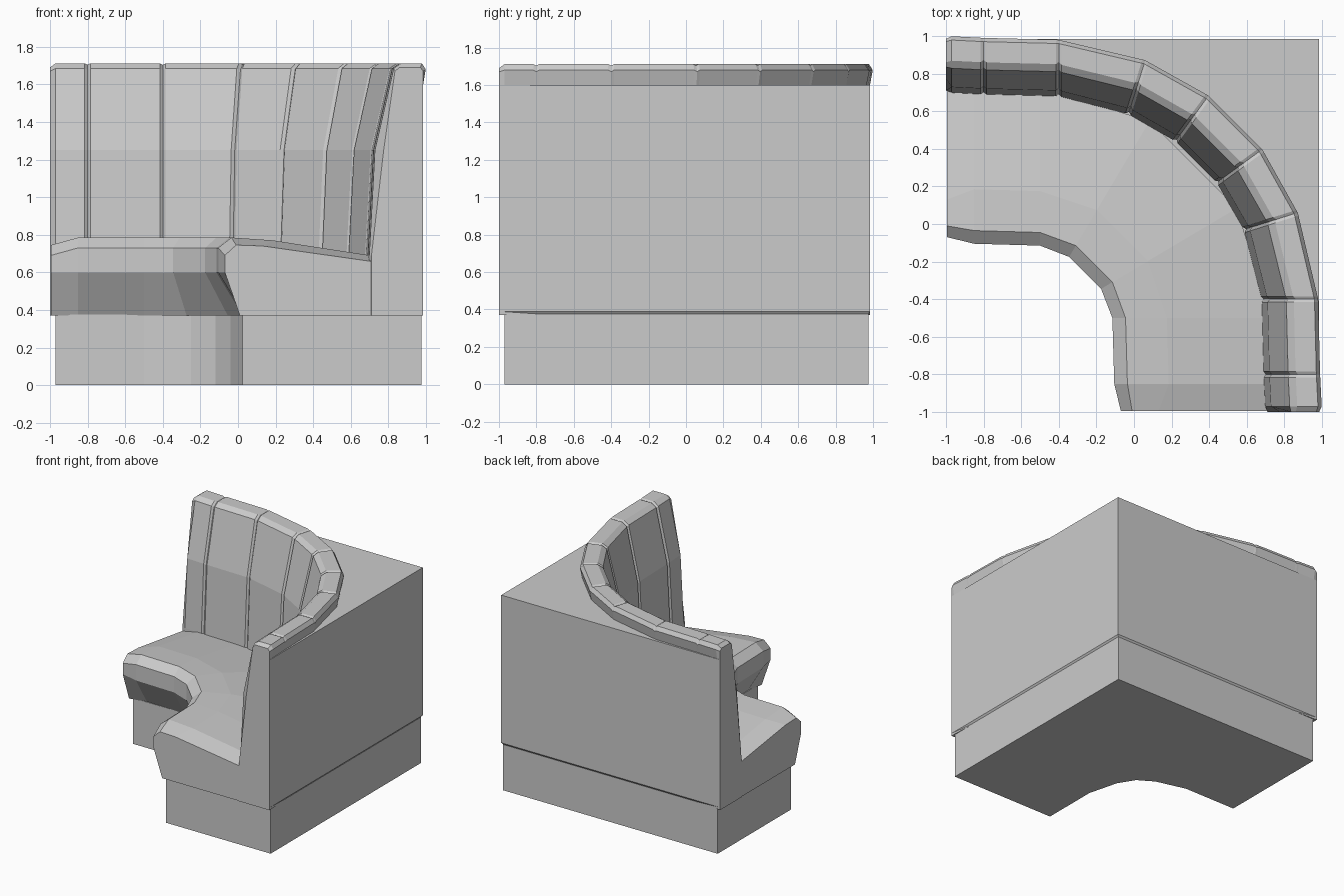
import bpy, bmesh
from mathutils import Vector

old = bpy.data.objects.get("Cube")
if old:
    bpy.data.objects.remove(old, do_unlink=True)

GREY = (0.6, 0.6, 0.6, 1)
mat = bpy.data.materials.new("light_grey")
mat.use_nodes = True
mat.diffuse_color = GREY
mat.node_tree.nodes["Principled BSDF"].inputs["Base Color"].default_value = GREY


def loft(name, rings):
    """Skin closed rings of equal length and cap both ends."""
    bm = bmesh.new()
    rows = [[bm.verts.new(p) for p in ring] for ring in rings]
    n = len(rows[0])
    for a, b in zip(rows, rows[1:]):
        for i in range(n):
            j = (i + 1) % n
            bm.faces.new((a[i], a[j], b[j], b[i]))
    bm.faces.new(rows[0])
    bm.faces.new(rows[-1])
    bmesh.ops.recalc_face_normals(bm, faces=bm.faces)
    mesh = bpy.data.meshes.new(name)
    bm.to_mesh(mesh)
    bm.free()
    mesh.materials.append(mat)
    obj = bpy.data.objects.new(name, mesh)
    bpy.context.collection.objects.link(obj)
    return obj


def section(front, back, profile):
    """Stand a (distance, height) profile on the line from front to back."""
    f, b = Vector(front), Vector(back)
    d = (b - f).normalized()
    return [(*(f + d * t), z) for t, z in profile]


def swap(p):
    return (p[1], p[0], *p[2:])


def mirrored(rings):
    """Add the other wing by reflecting across the corner diagonal."""
    return rings + [[swap(p) for p in r] for r in reversed(rings)]


# Plinth: L-shaped block with a rounded inner corner
half = [(-0.97, 0.025), (-0.5, 0.025), (-0.25, -0.04), (-0.12, -0.12)]
outline = half[:3] + [half[3]] + [swap(p) for p in reversed(half[:3])]
outline += [(0.975, -0.97), (0.975, 0.975), (-0.97, 0.975)]
loft("plinth", [[(x, y, z) for x, y in outline] for z in (0, 0.375)])

# Seat cushion: swept profile, tapering at the open ends
seat_main = [(0.14, 0.37), (0, 0.6), (0, 0.73), (0.07, 0.785),
             (0.29, 0.77), (0.84, 0.685), (0.84, 0.37)]
seat_end = [(0.08, 0.37), (0, 0.6), (0, 0.69), (0.06, 0.745),
            (0.2, 0.74), (0.8, 0.655), (0.8, 0.37)]
seat = [section((-0.995, -0.07), (-0.995, 0.75), seat_end),
        section((-0.85, -0.105), (-0.85, 0.75), seat_main),
        section((-0.5, -0.115), (-0.5, 0.75), seat_main),
        section((-0.345, -0.175), (0.15, 0.66), seat_main)]
loft("seat_cushion", mirrored(seat))

# Backrest: flat panels meeting at narrow sunken seams
back_main = [(0, 0.37), (0, 0.69), (0.03, 1.25), (0.13, 1.685), (0.17, 1.712),
             (0.28, 1.712), (0.3, 1.68), (0.285, 1.6), (0.285, 0.37)]
back_seam = [(t + 0.012 if t < 0.2 else t, z - 0.008 if z > 1.65 else z)
             for t, z in back_main]
back_end = [(0.01, 0.37), (0.01, 0.69), (0.075, 1.25), (0.135, 1.67), (0.16, 1.69),
            (0.27, 1.69), (0.285, 1.67), (0.285, 1.6), (0.285, 0.37)]
joints = [((-1, 0.70), (-1, 1.0)), ((-0.8, 0.69), (-0.8, 0.995)),
          ((-0.4, 0.68), (-0.4, 0.98)), ((-0.03, 0.585), (0.06, 0.87)),
          ((0.22, 0.44), (0.395, 0.68))]
joints += [(swap(f), swap(b)) for f, b in reversed(joints)]


def toward(joint, other, dist=0.016):
    """Slide a joint line a short way toward its neighbour."""
    return [Vector(p) + (Vector(q) - Vector(p)).normalized() * dist
            for p, q in zip(joint, other)]


rings = [section(*joints[0], back_end),
         section(*toward(joints[0], joints[1], 0.03), back_main)]
for before, joint, after in zip(joints, joints[1:], joints[2:]):
    rings += [section(*toward(joint, before), back_main),
              section(*joint, back_seam),
              section(*toward(joint, after), back_main)]
rings += [section(*toward(joints[-1], joints[-2], 0.03), back_main),
          section(*joints[-1], back_end)]
loft("backrest", rings)


# Corner housing: square outer walls filling the space behind the backrest
inner = [section(f, b, [(0.2, 0)])[0][:2] for f, b in joints]


def housing_ring(inset, z):
    w = 0.985 - inset
    e = -0.995 + inset
    ring = [(e, inner[0][1])] + inner[1:-1] + [(inner[-1][0], e)]
    ring += [(w, e), (w, w), (e, w)]
    return [(x, y, z) for x, y in ring]


loft("corner_housing", [housing_ring(0.015, 0.37), housing_ring(0, 0.39),
                        housing_ring(0, 1.6)])
